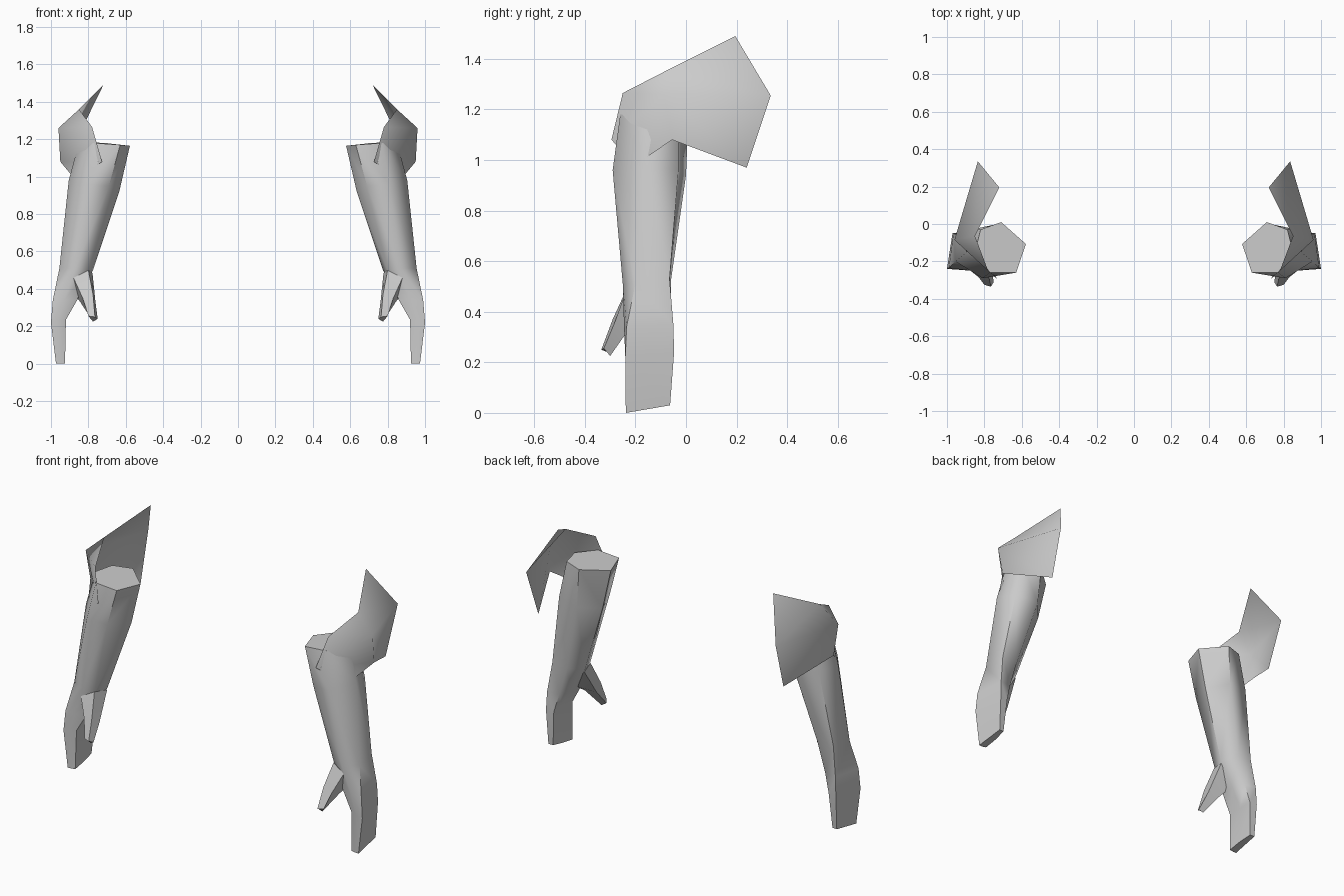
import bpy, bmesh, math

if "Cube" in bpy.data.objects:
    bpy.data.objects.remove(bpy.data.objects["Cube"])

grey = bpy.data.materials.new("plain_grey")
grey.diffuse_color = (0.6, 0.6, 0.6, 1)
grey.use_nodes = True
grey.node_tree.nodes["Principled BSDF"].inputs["Base Color"].default_value = grey.diffuse_color


def loft(name, rings, side, closed=True, angle=60):
    """Skin neighbouring rings of points; closed rings get end caps."""
    bm = bmesh.new()
    rows = [[bm.verts.new((side * x, y, z)) for x, y, z in r] for r in rings]
    n = len(rows[0])
    for a, b in zip(rows, rows[1:]):
        for i in range(n if closed else n - 1):
            j = (i + 1) % n
            bm.faces.new((a[i], a[j], b[j], b[i]))
    if closed:
        bm.faces.new(rows[0])
        bm.faces.new(rows[-1])
    bmesh.ops.recalc_face_normals(bm, faces=bm.faces)
    if not closed:  # open shell: outer side faces away from the centre
        if sum(f.normal.x * f.calc_area() for f in bm.faces) * side < 0:
            bmesh.ops.reverse_faces(bm, faces=bm.faces)
    me = bpy.data.meshes.new(name)
    bm.to_mesh(me)
    bm.free()
    me.materials.append(grey)
    ob = bpy.data.objects.new(name, me)
    bpy.context.collection.objects.link(ob)
    bpy.ops.object.select_all(action='DESELECT')
    ob.select_set(True)
    bpy.context.view_layer.objects.active = ob
    bpy.ops.object.shade_smooth_by_angle(angle=math.radians(angle))


# six-sided arm rings from shoulder to fingertips
ARM = [
    [(.578, -.107, 1.165), (.63, -.26, 1.17), (.77, -.26, 1.18),
     (.85, -.15, 1.185), (.82, -.03, 1.185), (.71, .01, 1.18)],
    [(.635, -.11, .92), (.69, -.265, .95), (.81, -.29, .96),
     (.905, -.16, .98), (.87, -.03, .96), (.73, 0, .94)],
    [(.775, -.14, .50), (.80, -.225, .50), (.87, -.25, .51),
     (.955, -.20, .51), (.94, -.065, .53), (.84, -.06, .52)],
    [(.855, -.13, .35), (.86, -.22, .34), (.93, -.245, .34),
     (.99, -.235, .34), (.965, -.05, .35), (.89, -.06, .35)],
    [(.92, -.14, .235), (.92, -.23, .235), (.96, -.24, .23),
     (1.0, -.24, .22), (.97, -.047, .24), (.92, -.05, .24)],
    [(.925, -.15, .016), (.925, -.235, .002), (.95, -.238, 0),
     (.973, -.238, 0), (.965, -.063, .03), (.935, -.065, .03)],
]

# four-sided thumb rings from wrist to tip
THUMB = [
    [(.778, -.14, .485), (.80, -.23, .50), (.88, -.245, .46), (.88, -.15, .38)],
    [(.762, -.235, .33), (.775, -.29, .37), (.83, -.285, .35), (.84, -.23, .325)],
    [(.75, -.31, .24), (.765, -.335, .25), (.80, -.325, .255), (.775, -.30, .225)],
]

# curved shoulder plate columns, front to back (top, middle, bottom)
PLATE = [
    [(.78, -.25, 1.265), (.727, -.295, 1.08), (.866, -.20, .98)],
    [(.85, -.065, 1.36), (.96, -.085, 1.26), (.95, -.055, 1.08)],
    [(.72, .195, 1.49), (.835, .335, 1.255), (.82, .24, .97)],
]

for label, side in (("left", -1), ("right", 1)):
    loft(label + "_arm", ARM, side)
    loft(label + "_thumb", THUMB, side)
    loft(label + "_shoulder_plate", PLATE, side, closed=False, angle=120)
